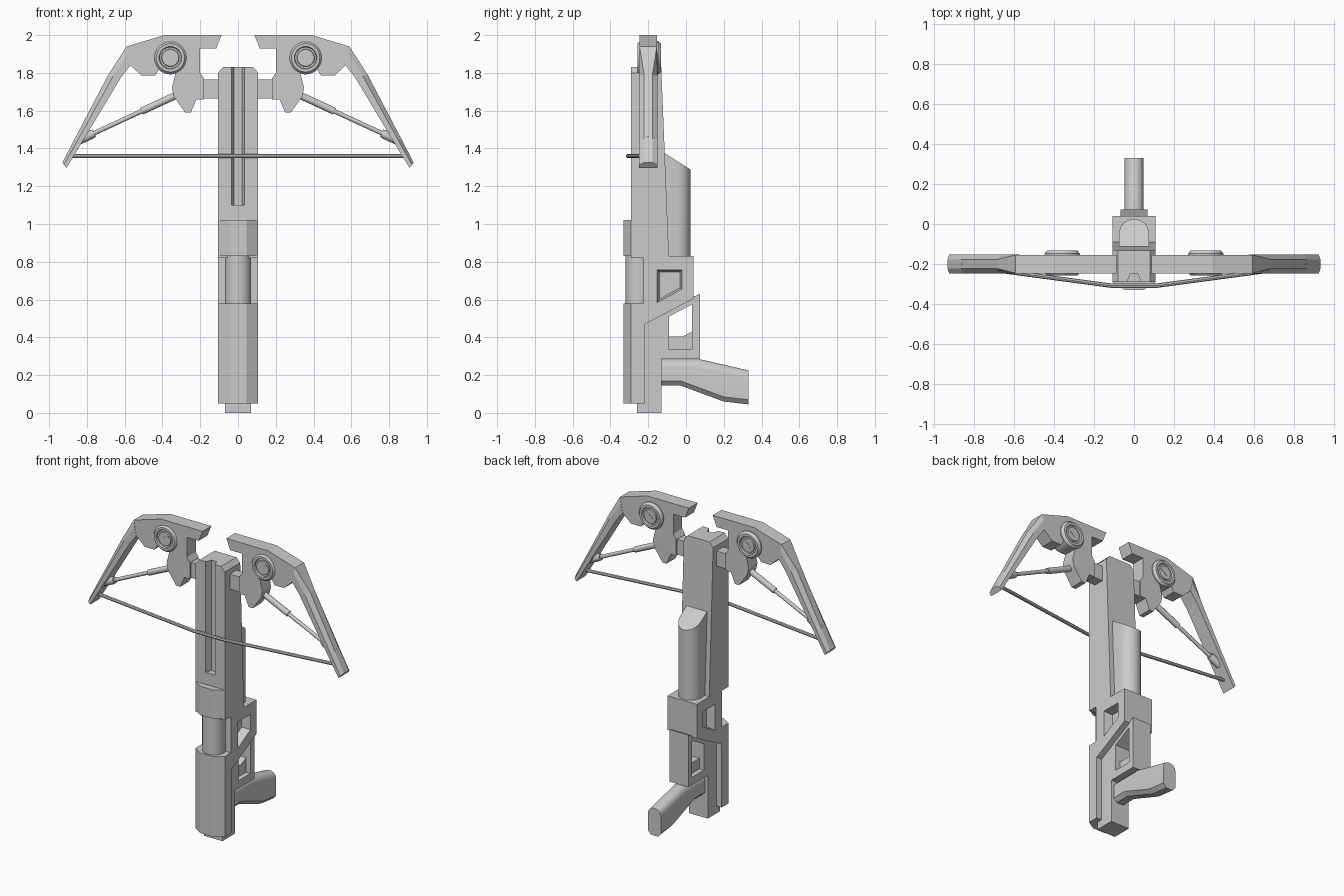
import bpy, bmesh, math
from mathutils import Vector

if "Cube" in bpy.data.objects:
    bpy.data.objects.remove(bpy.data.objects["Cube"])


def loft(name, rings, smooth=False, mirror=False):
    """Skin equal-length rings of points and cap both ends."""
    bm = bmesh.new()
    vs = [[bm.verts.new(p) for p in r] for r in rings]
    n = len(rings[0])
    for a, b in zip(vs, vs[1:]):
        for i in range(n):
            j = (i + 1) % n
            bm.faces.new((a[i], a[j], b[j], b[i]))
    bm.faces.new(vs[0])
    bm.faces.new(vs[-1])
    bmesh.ops.recalc_face_normals(bm, faces=bm.faces)
    me = bpy.data.meshes.new(name)
    bm.to_mesh(me)
    bm.free()
    ob = bpy.data.objects.new(name, me)
    bpy.context.collection.objects.link(ob)
    if mirror:
        ob.modifiers.new("mirror", 'MIRROR').use_mirror_merge = False
    if smooth:
        bpy.context.view_layer.objects.active = ob
        bpy.ops.object.select_all(action='DESELECT')
        ob.select_set(True)
        bpy.ops.object.shade_smooth_by_angle(angle=math.radians(35))
    return ob


def side(name, pts, a, b):
    """Extrude a (y, z) profile along x."""
    return loft(name, [[(x, y, z) for y, z in pts] for x in (a, b)])


def plan(name, pts, a, b, **kw):
    """Extrude an (x, y) profile along z."""
    return loft(name, [[(x, y, z) for x, y in pts] for z in (a, b)], **kw)


def front(name, pts, a, b, **kw):
    """Extrude an (x, z) profile along y."""
    return loft(name, [[(x, y, z) for x, z in pts] for y in (a, b)], **kw)


def turned(name, p, q, stations, n=24, mirror=False):
    """Round part along p-q, stations are (fraction, radius)."""
    p, q = Vector(p), Vector(q)
    d = q - p
    u = d.orthogonal().normalized()
    v = d.normalized().cross(u)
    rings = [[p + d * t + r * (u * math.cos(2 * math.pi * i / n) + v * math.sin(2 * math.pi * i / n))
              for i in range(n)] for t, r in stations]
    return loft(name, rings, True, mirror)


def cut(ob, *cutters):
    for c in cutters:
        c.hide_render = True
        m = ob.modifiers.new("cut", 'BOOLEAN')
        m.operation = 'DIFFERENCE'
        m.solver = 'EXACT'
        m.object = c
        bpy.context.view_layer.objects.active = ob
        bpy.ops.object.modifier_apply(modifier=m.name)
        bpy.data.objects.remove(c)


# rail with tapered back, chamfered top and bolt groove
rail = loft("rail", [[(-w, -.29, z), (w, -.29, z), (w, b, z), (-w, b, z)]
                     for z, w, b in ((.82, .107, -.09), (1.80, .107, -.13), (1.83, .08, -.131))])
groove = [(-.037, -.30), (.037, -.30), (.02, -.25), (-.02, -.25)]
cut(rail, plan("groove_cutter", groove, 1.10, 1.9))

# rounded barrel under the rail with slanted end
arch = [(-.075, -.15), (-.075, -.05)]
arch += [(.075 * math.cos(t), -.05 + .075 * math.sin(t))
         for t in [math.pi * (1 - i / 12) for i in range(1, 12)]]
arch += [(.075, -.05), (.075, -.15)]
loft("under_barrel", [[(x, y, .82) for x, y in arch],
                      [(x, y, 1.38 - .64 * (y + .12)) for x, y in arch]], True)

# front cover, collar and pump tube
cover = [(-.045, -.33), (.045, -.33), (.107, -.29), (.107, -.22), (-.107, -.22), (-.107, -.29)]
plan("front_cover", cover, .05, .58)
plan("front_collar", cover, .83, 1.02)
turned("pump_tube", (0, -.25, .56), (0, -.25, .85), [(0, .07), (1, .07)], 32)

# trigger housing with blind tapered windows on both sides
housing = side("housing", [(-.225, .45), (-.225, .83), (.04, .83), (.04, .605), (-.22, .468)], -.107, .107)
window = [(-.155, .76), (-.02, .76), (-.02, .655), (-.155, .58)]
cuts = []
for s in (-1, 1):
    cuts.append(loft("window_cutter", [[(s * .12, y, z) for y, z in window],
                [(s * .05, -.085 + (y + .085) * .8, .69 + (z - .69) * .8) for y, z in window]]))
cut(housing, *cuts)

# lower stock with through opening and shallow pocket beneath
stock = side("lower_stock", [(-.26, 0), (-.13, 0), (-.13, .285), (.073, .285), (.073, .63),
                             (.03, .61), (-.21, .49), (-.26, .49)], -.068, .068)
cuts = [side("hole_cutter", [(-.09, .51), (.033, .575), (.033, .43), (-.017, .405), (-.09, .405)], -.2, .2)]
for s in (-1, 1):
    cuts.append(side("pocket_cutter", [(-.09, .45), (.033, .45), (.033, .335), (-.09, .335)], s * .035, s * .2))
cut(stock, *cuts)

# grip
rings = []
for y, lo, hi in ((-.14, .145, .285), (-.03, .145, .285), (.07, .108, .285), (.2, .06, .255), (.33, .045, .225)):
    half = [(.025, lo), (.048, lo + .025), (.048, hi - .045), (.043, hi - .023), (.03, hi - .007), (.012, hi)]
    rings.append([(x, y, z) for x, z in half] + [(-x, y, z) for x, z in reversed(half)])
loft("grip", rings, True)

# crossbar joining the two limbs
front("crossbar", [(-.24, 1.665), (.24, 1.665), (.24, 1.765), (-.24, 1.765)], -.235, -.165)

# limb hubs
hub = [(.087, 2.0), (.39, 2.0), (.59, 1.94), (.57, 1.84), (.51, 1.785), (.44, 1.785), (.41, 1.83),
       (.33, 1.80), (.35, 1.72), (.34, 1.675), (.28, 1.59), (.25, 1.59), (.22, 1.66), (.18, 1.66),
       (.18, 1.77), (.2, 1.80), (.2, 1.93), (.115, 1.93)]
front("limb_hub", hub, -.246, -.154, mirror=True)

# swept limbs with narrowed outer edge
rings = []
for (ox, oz), (ix, iz), w in (((.59, 1.94), (.57, 1.84), .046), ((.687, 1.79), (.62, 1.775), .022),
                              ((.865, 1.45), (.815, 1.45), .022), ((.93, 1.325), (.908, 1.297), .022)):
    mx, mz = ox + (ix - ox) * .4, oz + (iz - oz) * .4
    half = [(ox, w, oz), (mx, .048, mz), (ix, .048, iz)]
    rings.append([(x, -.2 + d, z) for x, d, z in half] + [(x, -.2 - d, z) for x, d, z in reversed(half)])
loft("limb", rings, mirror=True)

# hub wheels with ringed faces and slotted caps, front and back
for sx in (-1, 1):
    cx = sx * .358
    for sy in (-1, 1):
        turned("wheel", (cx, -.195, 1.88), (cx, -.195 + sy * .063, 1.88),
               [(0, .088), (.75, .088), (1, .075), (1, .06), (.84, .056), (.84, .047), (.95, .044)], 32)
        f = -.195 + sy * .058
        slot = [(cx + a * .79 - b * .61, 1.88 + a * .61 + b * .79)
                for a, b in ((-.02, -.009), (.035, -.009), (.035, .009), (-.02, .009))]
        front("wheel_slot", slot, f, f + sy * .004)

# strut rods
turned("strut", (.32, -.2, 1.685), (.85, -.2, 1.44),
       [(0, .019), (.36, .019), (.36, .012), (.83, .012), (.83, .02), (.86, .024), (1, .024)], 16, True)

# bowstring
path = [(-.88, -.205), (-.11, -.308), (.11, -.308), (.88, -.205)]
loft("bowstring", [[(x, y + .011 * math.cos(i * math.pi / 4), 1.36 + .011 * math.sin(i * math.pi / 4))
                    for i in range(8)] for x, y in path], True)
